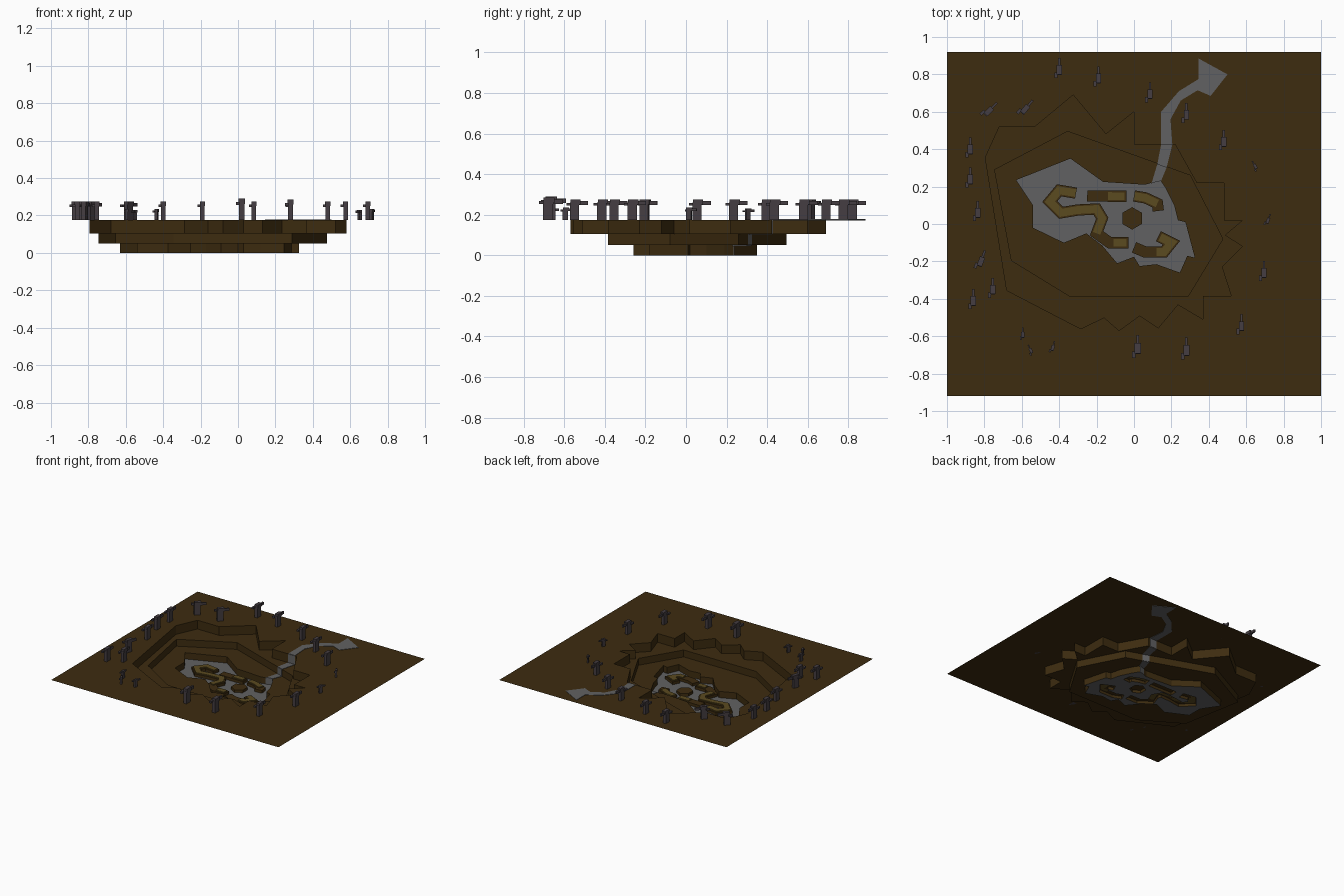
import bpy, math
from mathutils import Vector
from mathutils.geometry import tessellate_polygon

if "Cube" in bpy.data.objects:
    bpy.data.objects.remove(bpy.data.objects["Cube"])


def material(name, rgb):
    m = bpy.data.materials.new(name)
    m.diffuse_color = (*rgb, 1)
    m.use_nodes = True
    m.node_tree.nodes["Principled BSDF"].inputs["Base Color"].default_value = m.diffuse_color
    return m


EARTH = material("brown earth", (0.047, 0.025, 0.005))
GREY = material("grey gravel", (0.12, 0.12, 0.122))
OLIVE = material("olive sand", (0.105, 0.07, 0.014))
BARK = material("dark mauve", (0.06, 0.048, 0.054))

GROUND, UPPER, LOWER = 0.175, 0.105, 0.05


def make(name, verts, faces, mat):
    me = bpy.data.meshes.new(name)
    me.from_pydata(verts, [], faces)
    me.materials.append(mat)
    ob = bpy.data.objects.new(name, me)
    bpy.context.collection.objects.link(ob)
    return ob


def ccw(loop):
    area = sum(a[0] * b[1] - b[0] * a[1] for a, b in zip(loop, loop[1:] + loop[:1]))
    return loop if area > 0 else loop[::-1]


def sheet_data(loops, z, up=True):
    """Flat filled outline; loops after the first are holes."""
    pts = [Vector((x, y, z)) for lp in loops for x, y in lp]
    tris = []
    for t in tessellate_polygon([[Vector((x, y, 0)) for x, y in lp] for lp in loops]):
        a, b, c = (pts[i] for i in t)
        n = (b - a).cross(c - a).z
        if abs(n) > 1e-9:
            tris.append(tuple(t) if (n > 0) == up else tuple(reversed(t)))
    return pts, tris


def wall_data(loop, z0, z1, outward):
    loop, n = ccw(loop), len(loop)
    verts = [(x, y, z) for z in (z0, z1) for x, y in loop]
    faces = [(i, (i + 1) % n, n + (i + 1) % n, n + i) for i in range(n)]
    return verts, faces if outward else [f[::-1] for f in faces]


def join(*parts):
    verts, faces = [], []
    for v, f in parts:
        k = len(verts)
        verts += list(v)
        faces += [tuple(i + k for i in q) for q in f]
    return verts, faces


def slab(name, loop, z0, z1, mat, bottom=True):
    parts = [wall_data(loop, z0, z1, True), sheet_data([loop], z1)]
    if bottom:
        parts.append(sheet_data([loop], z0, False))
    return make(name, *join(*parts), mat)


def strip(path, width):
    """Outline of a band of constant width along an open path."""
    p = [Vector(q) for q in path]
    left, right = [], []
    for i, q in enumerate(p):
        d0 = (q - p[i - 1]).normalized() if i else (p[1] - p[0]).normalized()
        d1 = (p[i + 1] - q).normalized() if i < len(p) - 1 else d0
        d = (d0 + d1).normalized()
        n = Vector((-d.y, d.x)) * width / 2 / max(0.6, d.dot(d0))
        left.append(tuple(q + n))
        right.append(tuple(q - n))
    return left + right[::-1]


# Outlines of the stepped pit, from the rim to the floor
rim = [(-0.325, 0.69), (-0.15, 0.48), (0, 0.60), (0, 0.425), (0.22, 0.425), (0.335, 0.22),
       (0.48, 0.22), (0.48, 0.02), (0.58, 0.02), (0.485, -0.06), (0.58, -0.12), (0.47, -0.23),
       (0.52, -0.385), (0.37, -0.385), (0.37, -0.51), (0.235, -0.43), (0.13, -0.555),
       (0.03, -0.49), (-0.08, -0.57), (-0.16, -0.5), (-0.285, -0.56), (-0.68, -0.355),
       (-0.795, 0.355), (-0.72, 0.52), (-0.53, 0.52)]
middle = [(-0.355, 0.495), (0.30, 0.26), (0.475, -0.08), (0.29, -0.385), (-0.345, -0.385),
          (-0.655, -0.195), (-0.745, 0.29)]
floor = [(-0.63, 0.235), (-0.34, 0.35), (-0.165, 0.225), (0.06, 0.21), (0.14, 0.235),
         (0.17, 0.19), (0.215, 0.1), (0.235, 0.02), (0.275, 0.01), (0.325, -0.18),
         (0.285, -0.17), (0.245, -0.26), (0.12, -0.215), (0.03, -0.225), (0, -0.175), (-0.09, -0.21),
         (-0.17, -0.115), (-0.255, -0.05), (-0.375, -0.1), (-0.54, -0.02), (-0.54, 0.1)]
edge = [(-1, -0.92), (1, -0.92), (1, 0.92), (-1, 0.92)]

make("ground", *sheet_data([edge, rim], GROUND), EARTH)
make("upper_terrace", *join(wall_data(rim, UPPER, GROUND, False),
                            sheet_data([rim, middle], UPPER)), EARTH)
make("lower_terrace", *join(wall_data(middle, LOWER, UPPER, False),
                            sheet_data([middle, floor], LOWER)), EARTH)
make("pit_wall", *wall_data(floor, 0, LOWER, False), EARTH)

# Ridges on the pit floor: brown bases with olive crests
ridges = [
    [(-0.31, 0.165), (-0.40, 0.18), (-0.45, 0.12), (-0.39, 0.06), (-0.30, 0.075), (-0.20, 0.08),
     (-0.17, 0.03), (-0.20, -0.05), (-0.13, -0.10), (-0.03, -0.10)],
    [(-0.25, 0.15), (-0.04, 0.148)],
    [(0, 0.15), (0.06, 0.14), (0.125, 0.11), (0.13, 0.07)],
    [(0, -0.125), (0.06, -0.15), (0.16, -0.15), (0.20, -0.10), (0.13, -0.065)],
]
bases = [strip(r, 0.06) for r in ridges]
bases.append([(-0.01 + 0.06 * math.sin(a * math.pi / 3), 0.03 + 0.06 * math.cos(a * math.pi / 3))
              for a in range(6)])
make("pit_floor", *sheet_data([floor] + bases, 0), GREY)
for b in bases:
    slab("ridge_base", b, 0, 0.022, EARTH, bottom=False)
crests = [ridges[0][:8], [(-0.14, 0.149), (-0.05, 0.148)], ridges[2][:3],
          [(0.12, -0.15), (0.16, -0.15), (0.20, -0.10), (0.14, -0.07)], [(-0.11, -0.10), (-0.04, -0.10)]]
for c in crests:
    slab("ridge_crest", strip(c, 0.042), 0.022, 0.03, OLIVE)

# Road draped over the ground and down the steps
T = 0.003
road = [(0.205, 0.425), (0.195, 0.56), (0.25, 0.66), (0.34, 0.715), (0.41, 0.685), (0.5, 0.8),
        (0.345, 0.885), (0.345, 0.775), (0.24, 0.71), (0.145, 0.6), (0.145, 0.425)]
slab("road", road, GROUND - T, GROUND + T, GREY)
slab("road_upper", [(0.145, 0.425), (0.205, 0.425), (0.175, 0.304), (0.125, 0.322)],
     UPPER - T, UPPER + T, GREY)
slab("road_lower", [(0.125, 0.322), (0.175, 0.304), (0.145, 0.23), (0.095, 0.221)],
     LOWER - T, LOWER + T, GREY)
for a, b, z0, z1 in [((0.145, 0.425), (0.205, 0.425), UPPER, GROUND),
                     ((0.125, 0.322), (0.175, 0.304), LOWER, UPPER),
                     ((0.09, 0.219), (0.14, 0.235), 0, LOWER)]:
    slab("road_drop", strip([a, b], 2 * T), z0, z1, GREY)


# Blocky posts with a head, a forward bar and a side arm
def box(cx, cy, z0, sx, sy, sz):
    lp = [(cx - sx / 2, cy - sy / 2), (cx + sx / 2, cy - sy / 2),
          (cx + sx / 2, cy + sy / 2), (cx - sx / 2, cy + sy / 2)]
    return join(wall_data(lp, z0, z0 + sz, True), sheet_data([lp], z0 + sz),
                sheet_data([lp], z0, False))


post = join(box(0, 0, 0, 0.024, 0.045, 0.085),
            box(0, 0.005, 0.075, 0.028, 0.05, 0.026),
            box(0, 0.045, 0.072, 0.012, 0.045, 0.02),
            box(-0.018, -0.025, 0.07, 0.016, 0.03, 0.014))
# x, y, size, turn in degrees
places = [(-0.4, 0.82, 1, 0), (-0.19, 0.775, 1, 0), (0.085, 0.69, 1, 0), (0.28, 0.58, 1, 0),
          (0.48, 0.435, 1, 0), (-0.585, 0.61, 1, -40), (-0.78, 0.6, 1, -45), (-0.875, 0.395, 1, 0),
          (-0.875, 0.235, 1, 0), (-0.835, 0.055, 1, 0), (-0.82, -0.205, 1, -20),
          (-0.755, -0.355, 1, 0), (-0.86, -0.415, 1, 0), (0.02, -0.67, 1.15, 0),
          (0.28, -0.68, 1.1, 0), (0.575, -0.55, 1, 0), (0.695, -0.265, 1, 0),
          (0.65, 0.305, 0.55, 30), (0.715, 0.015, 0.6, -20), (-0.595, -0.595, 0.6, 0),
          (-0.55, -0.68, 0.55, 25), (-0.435, -0.665, 0.6, -15)]
mesh = make("post", *post, BARK)
for i, (x, y, s, turn) in enumerate(places):
    ob = mesh
    if i:
        ob = bpy.data.objects.new("post", mesh.data)
        bpy.context.collection.objects.link(ob)
    ob.location = (x, y, GROUND)
    ob.scale = (s, s, s)
    ob.rotation_euler.z = math.radians(turn)
